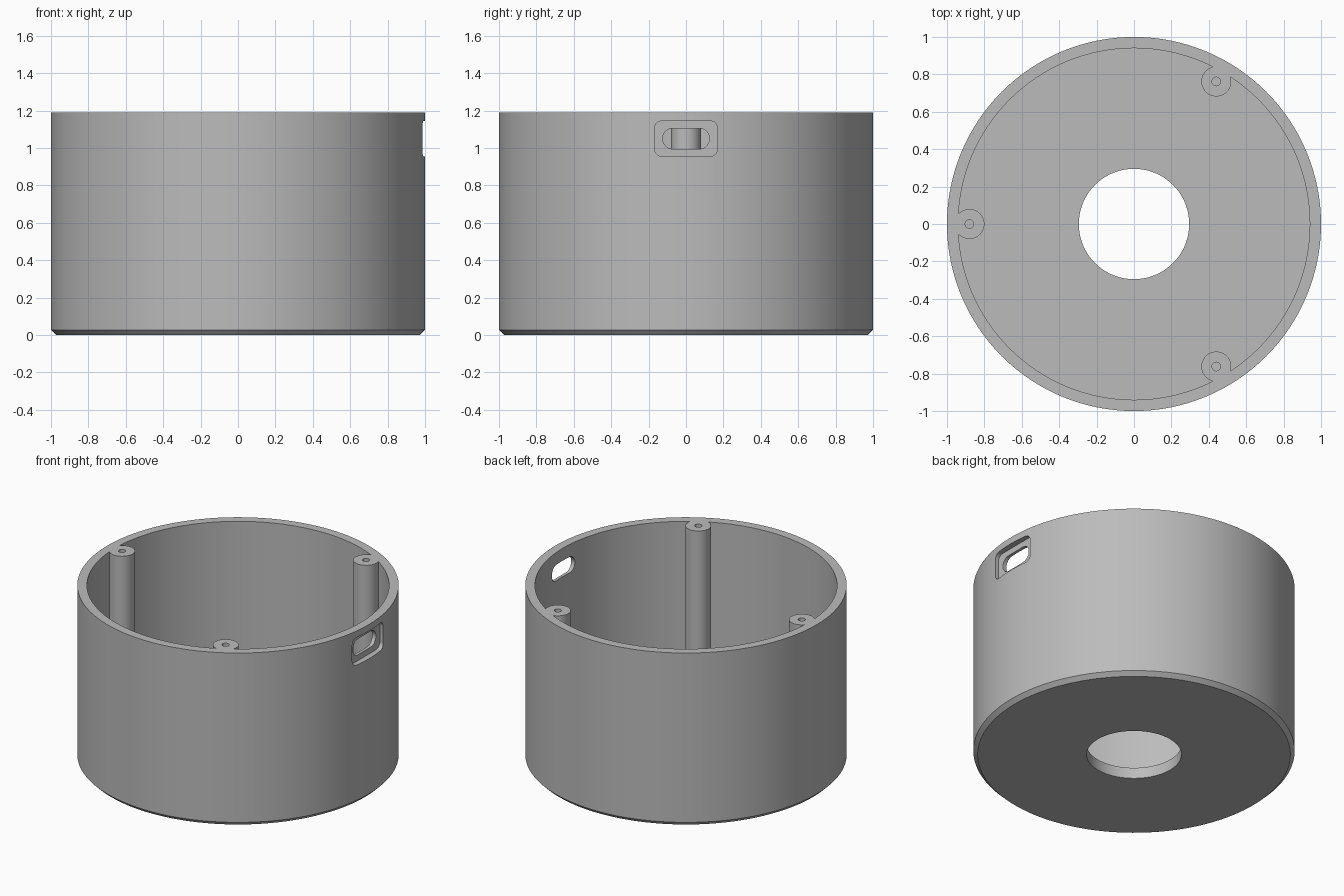
import bpy, bmesh, math
from mathutils import Matrix

HEIGHT, FLOOR, SEGMENTS = 1.19, 0.075, 128

if "Cube" in bpy.data.objects:
    bpy.data.objects.remove(bpy.data.objects["Cube"])

grey = bpy.data.materials.new("plain grey")
grey.use_nodes = True
colour = (0.5, 0.5, 0.5, 1)
grey.diffuse_color = colour
grey.node_tree.nodes["Principled BSDF"].inputs["Base Color"].default_value = colour


def add_object(name, bm):
    bmesh.ops.recalc_face_normals(bm, faces=bm.faces)
    mesh = bpy.data.meshes.new(name)
    bm.to_mesh(mesh)
    bm.free()
    mesh.materials.append(grey)
    obj = bpy.data.objects.new(name, mesh)
    bpy.context.collection.objects.link(obj)
    return obj


def lathe(name, profile):
    """Closed (radius, height) profile turned round the z axis."""
    bm = bmesh.new()
    rings = []
    for i in range(SEGMENTS):
        a = math.tau * i / SEGMENTS
        rings.append([bm.verts.new((r * math.cos(a), r * math.sin(a), z)) for r, z in profile])
    n = len(profile)
    for i, ring in enumerate(rings):
        after = rings[(i + 1) % SEGMENTS]
        for j in range(n):
            k = (j + 1) % n
            bm.faces.new((ring[j], after[j], after[k], ring[k]))
    return add_object(name, bm)


def cylinder(name, x, y, radius, bottom, top, sides):
    bm = bmesh.new()
    bmesh.ops.create_cone(bm, cap_ends=True, segments=sides, radius1=radius,
                          radius2=radius, depth=top - bottom,
                          matrix=Matrix.Translation((x, y, (bottom + top) / 2)))
    return add_object(name, bm)


def rounded_slot(name, width, height, corner, z, x_in, x_out):
    """Rounded rectangle in the yz plane, pushed along x."""
    bm = bmesh.new()
    verts = []
    for quarter, (sy, sz) in enumerate(((1, 1), (-1, 1), (-1, -1), (1, -1))):
        for step in range(9):
            a = (quarter + step / 8) * math.pi / 2
            verts.append(bm.verts.new((x_in,
                                       sy * (width / 2 - corner) + corner * math.cos(a),
                                       z + sz * (height / 2 - corner) + corner * math.sin(a))))
    face = bm.faces.new(verts)
    moved = bmesh.ops.extrude_face_region(bm, geom=[face])["geom"]
    bmesh.ops.translate(bm, vec=(x_out - x_in, 0, 0),
                        verts=[v for v in moved if isinstance(v, bmesh.types.BMVert)])
    # Keep the solid closed at both ends
    if not face.is_valid:
        bm.faces.new(verts)
    return add_object(name, bm)


def combine(target, tool, operation):
    tool.hide_render = True
    mod = target.modifiers.new(operation.lower(), 'BOOLEAN')
    mod.operation = operation
    mod.solver = 'EXACT'
    mod.object = tool
    bpy.ops.object.select_all(action='DESELECT')
    target.select_set(True)
    bpy.context.view_layer.objects.active = target
    bpy.ops.object.modifier_apply(modifier=mod.name)
    bpy.data.objects.remove(tool)


# Round shell: chamfered base, thin wall, floor with a central opening
housing = lathe("round_housing", [
    (0.295, 0), (0.973, 0), (1, 0.027), (1, HEIGHT),
    (0.94, HEIGHT), (0.94, FLOOR), (0.295, FLOOR)])

# Three screw posts merged into the wall, each with a pilot hole
for turn in (60, 180, 300):
    x = 0.88 * math.cos(math.radians(turn))
    y = 0.88 * math.sin(math.radians(turn))
    combine(housing, cylinder("screw_post", x, y, 0.08, FLOOR / 2, HEIGHT, 48), 'UNION')
    combine(housing, cylinder("pilot_hole", x, y, 0.023, HEIGHT - 0.4, HEIGHT + 0.1, 24), 'DIFFERENCE')

# Socket in the left wall: shallow recess, then a slot right through
combine(housing, rounded_slot("socket_recess", 0.336, 0.19, 0.04, 1.05, 0.96, 1.1), 'DIFFERENCE')
combine(housing, rounded_slot("socket_slot", 0.25, 0.11, 0.0545, 1.05, 0.85, 1.1), 'DIFFERENCE')

# One material, smooth curves with crisp edges
housing.data.materials.clear()
housing.data.materials.append(grey)
for poly in housing.data.polygons:
    poly.material_index = 0
bpy.ops.object.select_all(action='DESELECT')
housing.select_set(True)
bpy.context.view_layer.objects.active = housing
bpy.ops.object.shade_smooth_by_angle(angle=math.radians(30))
